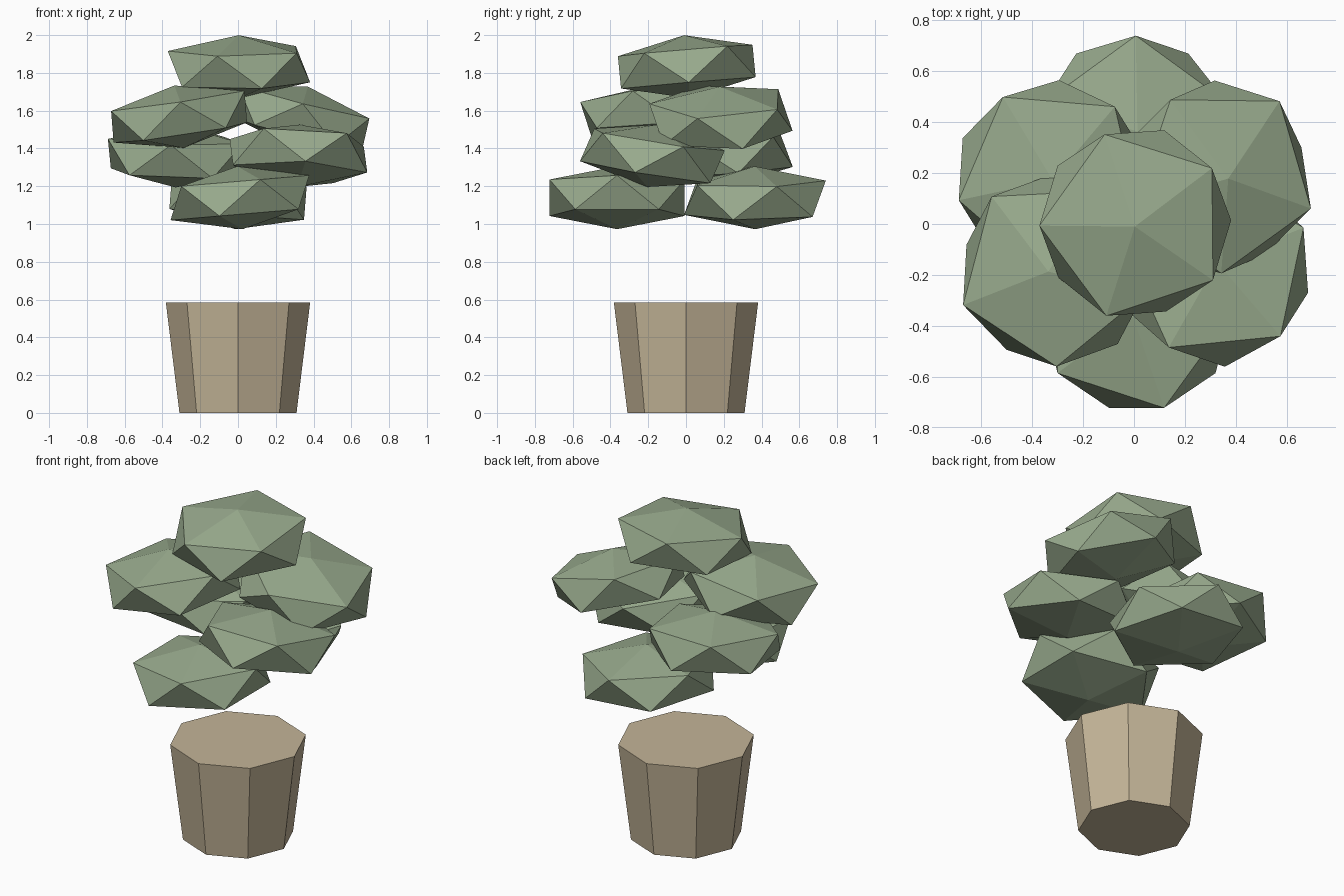
import bpy
import bmesh
import math
from mathutils import Matrix, Vector

old = bpy.data.objects.get("Cube")
if old:
    bpy.data.objects.remove(old, do_unlink=True)


def material(name, rgb):
    mat = bpy.data.materials.new(name)
    mat.use_nodes = True
    color = (*rgb, 1.0)
    mat.diffuse_color = color
    bsdf = next(n for n in mat.node_tree.nodes if n.type == "BSDF_PRINCIPLED")
    bsdf.inputs["Base Color"].default_value = color
    bsdf.inputs["Roughness"].default_value = 0.9
    return mat


def add_object(name, bm, mat):
    mesh = bpy.data.meshes.new(name)
    bm.to_mesh(mesh)
    bm.free()
    mesh.materials.append(mat)
    obj = bpy.data.objects.new(name, mesh)
    bpy.context.collection.objects.link(obj)
    return obj


leaf_green = material("leaf_green", (0.314, 0.402, 0.266))
clay_tan = material("clay_tan", (0.552, 0.462, 0.314))

# Pot: tapered eight-sided solid
POT_HEIGHT = 0.585
bm = bmesh.new()
bmesh.ops.create_cone(bm, cap_ends=True, segments=8, radius1=0.31,
                      radius2=0.382, depth=POT_HEIGHT,
                      matrix=Matrix.Translation((0, 0, POT_HEIGHT / 2)))
# put one corner exactly at the front
corner = max(bm.verts, key=lambda v: v.co.x).co
turn = -math.atan2(corner.y, corner.x)
bmesh.ops.rotate(bm, verts=bm.verts, matrix=Matrix.Rotation(turn, 3, "Z"))
add_object("pot", bm, clay_tan)

# Foliage: flattened icosahedra, each spun and slightly tilted
RING_RADIUS, RING_Z, TIP_Z = 0.376, 0.087, 0.167


def leaf_clump(name, center, spin, slope):
    bm = bmesh.new()
    bmesh.ops.create_icosphere(bm, subdivisions=1, radius=1)
    for v in bm.verts:
        flat = Vector((v.co.x, v.co.y, 0))
        side = math.copysign(1, v.co.z)
        if flat.length < 0.1:
            v.co = (0, 0, side * TIP_Z)
        else:
            v.co = flat.normalized() * RING_RADIUS
            v.co.z = side * RING_Z
    up = Vector((-slope[0], -slope[1], 1)).normalized()
    tilt = Vector((0, 0, 1)).rotation_difference(up).to_matrix().to_4x4()
    bm.transform(Matrix.Translation(center) @ tilt
                 @ Matrix.Rotation(math.radians(spin), 4, "Z"))
    add_object(name, bm, leaf_green)


CLUMPS = [
    ("leaves_top", (0.005, 0.004, 1.833), 36.5, (0.01, 0.085)),
    ("leaves_front", (0.01, -0.365, 1.139), 0, (0.085, 0)),
    ("leaves_back", (0, 0.365, 1.139), 18, (-0.08, 0.01)),
    ("leaves_left_back", (0.33, 0.185, 1.565), 53, (-0.25, 0.04)),
    ("leaves_right_front", (-0.312, -0.182, 1.568), 57, (0.15, 0.03)),
    ("leaves_left_front", (0.32, -0.178, 1.361), 24, (-0.04, -0.16)),
    ("leaves_right_back", (-0.325, 0.185, 1.36), 49, (-0.03, 0.08)),
]
for clump in CLUMPS:
    leaf_clump(*clump)
